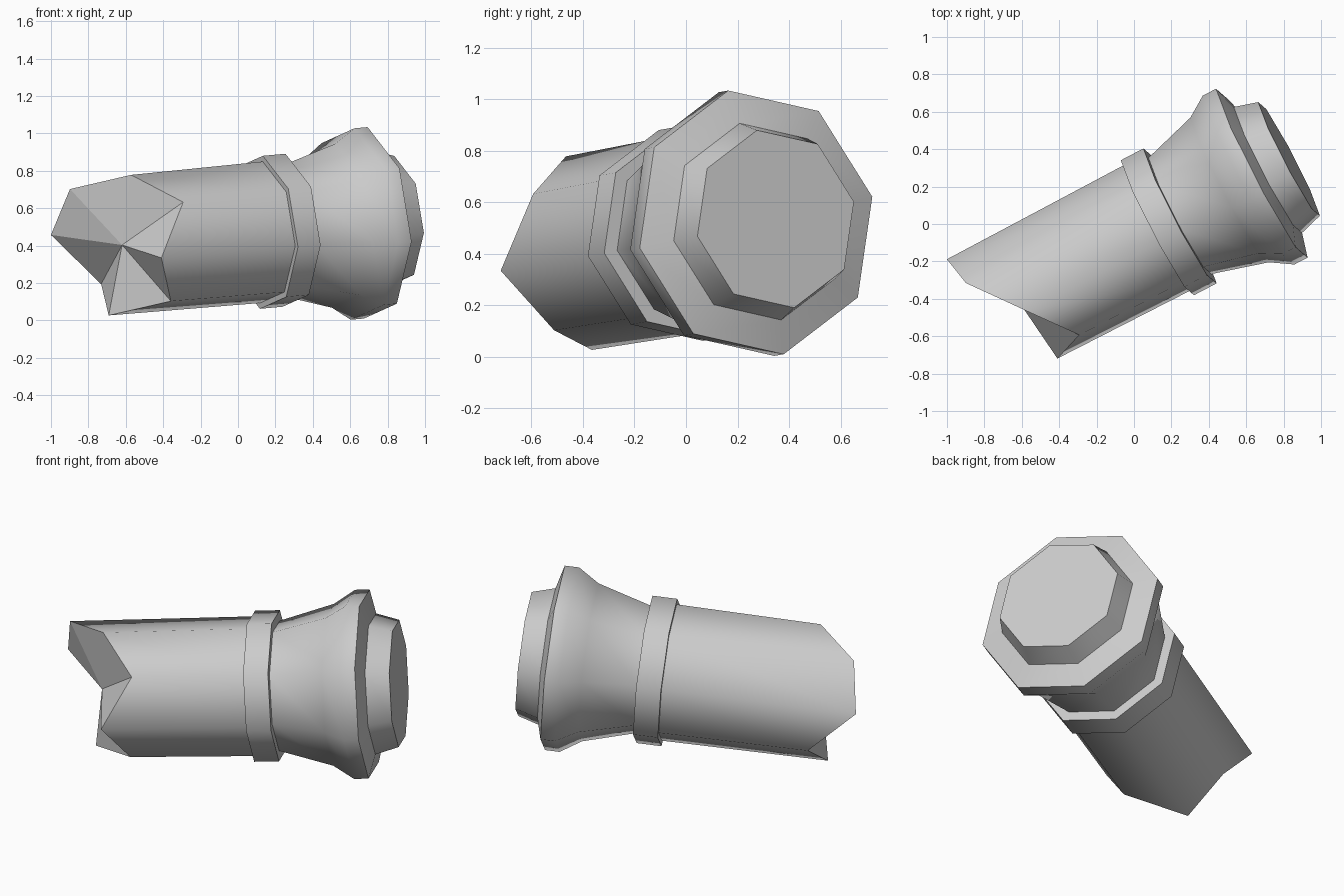
import bpy
import bmesh
from math import sin, cos, radians
from mathutils import Vector

if "Cube" in bpy.data.objects:
    bpy.data.objects.remove(bpy.data.objects["Cube"], do_unlink=True)

# Plain stone
stone = bpy.data.materials.new("grey_stone")
stone.use_nodes = True
GREY = (0.6, 0.6, 0.6, 1.0)
stone.diffuse_color = GREY
stone.node_tree.nodes["Principled BSDF"].inputs["Base Color"].default_value = GREY

# Frame of the fallen column: origin at the foot, axis pointing to the break
SIDES = 8
TURN, TILT, ROLL = radians(27.6), radians(4.6), radians(-11)
FOOT = Vector((0.829, 0.348, 0.535))
AXIS = Vector((-cos(TILT) * cos(TURN), -cos(TILT) * sin(TURN), -sin(TILT)))
SIDE = Vector((sin(TURN), -cos(TURN), 0))
UP = Vector((-sin(TILT) * cos(TURN), -sin(TILT) * sin(TURN), cos(TILT)))


def point(along, radius, k):
    a = ROLL + radians(360 / SIDES) * k
    return FOOT + AXIS * along + (SIDE * cos(a) + UP * sin(a)) * radius


def column_part(name, rings, tip):
    """Loft rings of (radius, distance or list of distances); tip closes the end as a fan."""
    bm = bmesh.new()
    loops = []
    for radius, along in rings:
        dist = along if isinstance(along, list) else [along] * SIDES
        loops.append([bm.verts.new(point(dist[k], radius, k)) for k in range(SIDES)])
    for a, b in zip(loops, loops[1:]):
        for k in range(SIDES):
            n = (k + 1) % SIDES
            bm.faces.new((a[k], a[n], b[n], b[k])).smooth = True
    bm.faces.new(loops[0])
    apex = bm.verts.new(FOOT + AXIS * tip)
    for k in range(SIDES):
        bm.faces.new((loops[-1][k], loops[-1][(k + 1) % SIDES], apex))
    bmesh.ops.recalc_face_normals(bm, faces=bm.faces)
    # Rounded sides are smooth, ends and steps stay crisp
    for e in bm.edges:
        flat_end = any(not f.smooth for f in e.link_faces)
        e.smooth = not flat_end and e.calc_face_angle(0) < radians(50)
    mesh = bpy.data.meshes.new(name)
    bm.to_mesh(mesh)
    bm.free()
    mesh.materials.append(stone)
    obj = bpy.data.objects.new(name, mesh)
    bpy.context.collection.objects.link(obj)
    return obj


# Foot block, flared base and neck
column_part("flared_base", [
    (0.352, 0.0), (0.39, 0.128), (0.523, 0.165), (0.523, 0.245),
    (0.448, 0.36), (0.36, 0.66), (0.36, 0.72)], 0.72)

# Raised band
column_part("collar", [(0.418, 0.66), (0.418, 0.797)], 0.797)

# Shaft with jagged broken end
BREAK = [1.603, 1.418, 1.594, 1.819, 1.87, 1.619, 1.713, 1.481]
column_part("broken_shaft", [(0.387, 0.75), (0.379, BREAK)], 1.64)
